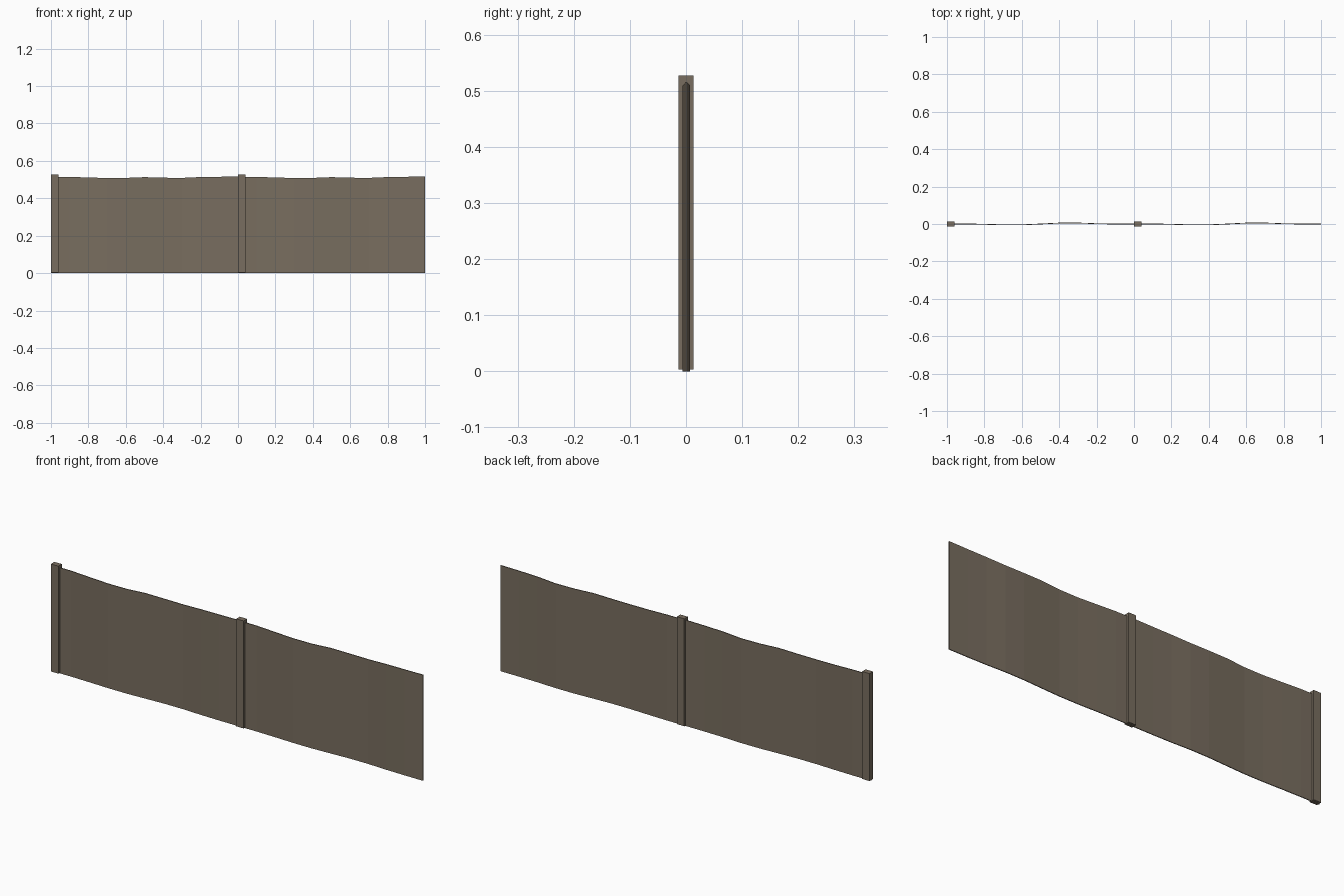
import bpy, bmesh, math

if "Cube" in bpy.data.objects:
    bpy.data.objects.remove(bpy.data.objects["Cube"])

# one flat colour
mat = bpy.data.materials.new("weathered brown")
mat.diffuse_color = (0.19, 0.155, 0.115, 1)
mat.use_nodes = True
mat.node_tree.nodes["Principled BSDF"].inputs["Base Color"].default_value = mat.diffuse_color


def make_object(name, bm):
    bmesh.ops.recalc_face_normals(bm, faces=bm.faces)
    me = bpy.data.meshes.new(name)
    bm.to_mesh(me)
    bm.free()
    me.materials.append(mat)
    ob = bpy.data.objects.new(name, me)
    bpy.context.collection.objects.link(ob)
    return ob


def add_post(name, x0):
    bm = bmesh.new()
    bmesh.ops.create_cube(bm, size=1)
    for v in bm.verts:
        v.co = (x0 + 0.02 + v.co.x * 0.04, v.co.y * 0.027,
                0.265 + v.co.z * 0.524)
    make_object(name, bm)


def add_panel(name, x0):
    # thin wavy sheet, sagging where it bows away from the posts
    T = 0.002
    bows = [(0, 0, .515), (.1, .0005, .5145), (.2, -.0015, .511), (.3, -.0045, .5085),
            (.4, -.0045, .509), (.5, 0, .513), (.6, .005, .510),
            (.7, .0055, .509), (.8, .0015, .5135), (.9, 0, .515), (1, 0, .516)]
    bm = bmesh.new()
    rings = []
    for t, y, z in bows:
        rings.append([bm.verts.new((x0 + t, y + dy, zz)) for dy, zz in
                      ((-T, 0), (T, 0), (T, z), (-T, z))])
    for a, b in zip(rings, rings[1:]):
        for i in range(4):
            j = (i + 1) % 4
            bm.faces.new((a[i], a[j], b[j], b[i]))
    bm.faces.new(rings[0])
    bm.faces.new(rings[-1])
    make_object(name, bm)


# two repeated bays: post on the left, sheet to the right
for side, x0 in (("left", -1), ("right", 0)):
    add_post(side + "_post", x0)
    add_panel(side + "_fence_sheet", x0)
